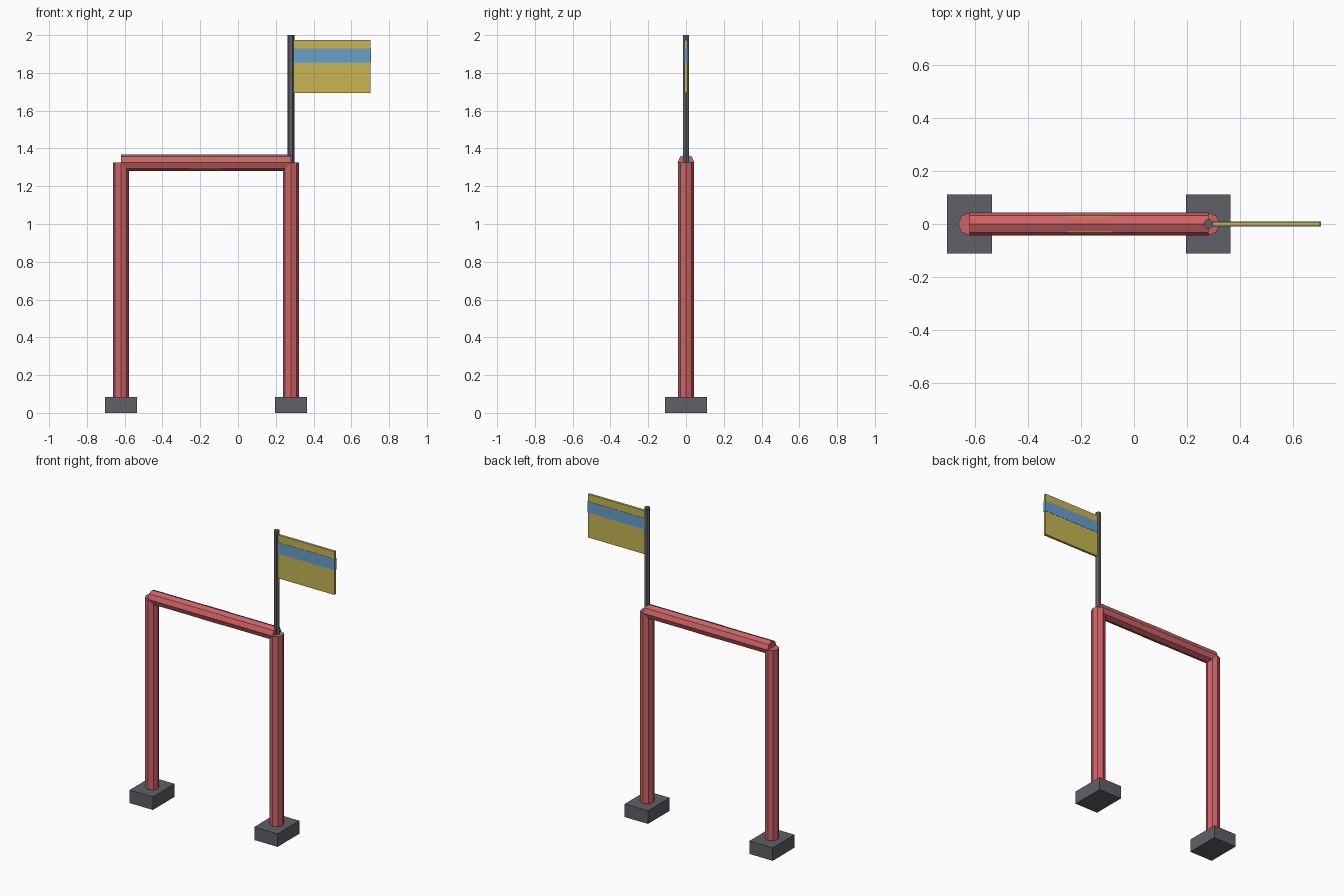
import bpy
import math
from mathutils import Matrix, Vector

cube = bpy.data.objects.get("Cube")
if cube:
    bpy.data.objects.remove(cube, do_unlink=True)


def material(name, rgb):
    mat = bpy.data.materials.new(name)
    mat.use_nodes = True
    color = (*rgb, 1.0)
    mat.diffuse_color = color
    mat.node_tree.nodes["Principled BSDF"].inputs["Base Color"].default_value = color
    return mat


red = material("red paint", (0.62, 0.125, 0.135))
grey = material("dark grey", (0.115, 0.118, 0.135))
yellow = material("yellow", (0.57, 0.46, 0.09))
blue = material("blue", (0.14, 0.35, 0.60))


def box(name, low, high, mat):
    low, high = Vector(low), Vector(high)
    bpy.ops.mesh.primitive_cube_add(size=1)
    obj = bpy.context.object
    obj.name = name
    obj.data.transform(Matrix.Translation((low + high) / 2) @ Matrix.Diagonal((*(high - low), 1)))
    obj.data.materials.append(mat)
    return obj


def rod(name, start, end, radius, sides, mat, turn=0.0):
    start, end = Vector(start), Vector(end)
    axis = end - start
    bpy.ops.mesh.primitive_cylinder_add(vertices=sides, radius=radius, depth=axis.length)
    obj = bpy.context.object
    obj.name = name
    aim = Matrix.Rotation(math.pi / 2, 4, "Y") if abs(axis.x) > 0 else Matrix.Identity(4)
    obj.data.transform(Matrix.Translation((start + end) / 2) @ aim @ Matrix.Rotation(turn, 4, "Z"))
    obj.data.materials.append(mat)
    return obj


right_x, left_x = -0.62, 0.28
foot_top, beam_z = 0.085, 1.325

# Feet and octagonal posts
for side, x in (("right", right_x), ("left", left_x)):
    box(side + "_foot", (x - 0.084, -0.112, 0), (x + 0.084, 0.112, foot_top), grey)
    rod(side + "_post", (x, 0, foot_top - 0.02), (x, 0, beam_z), 0.043, 8, red)

# Crossbeam with a square band whose corners show through its faces
rod("crossbeam", (right_x, 0, beam_z), (left_x, 0, beam_z), 0.044, 8, red)
box("beam_band", (-0.255, -0.032, beam_z - 0.032), (-0.085, 0.032, beam_z + 0.032), yellow)

# Flagpole and striped flag
rod("flagpole", (left_x, 0, beam_z - 0.01), (left_x, 0, 2.0), 0.0185, 6, grey, math.pi / 2)
box("flag", (left_x, -0.008, 1.693), (0.701, 0.008, 1.975), yellow)
box("flag_stripe", (left_x, -0.0095, 1.855), (0.704, 0.0095, 1.928), blue)
